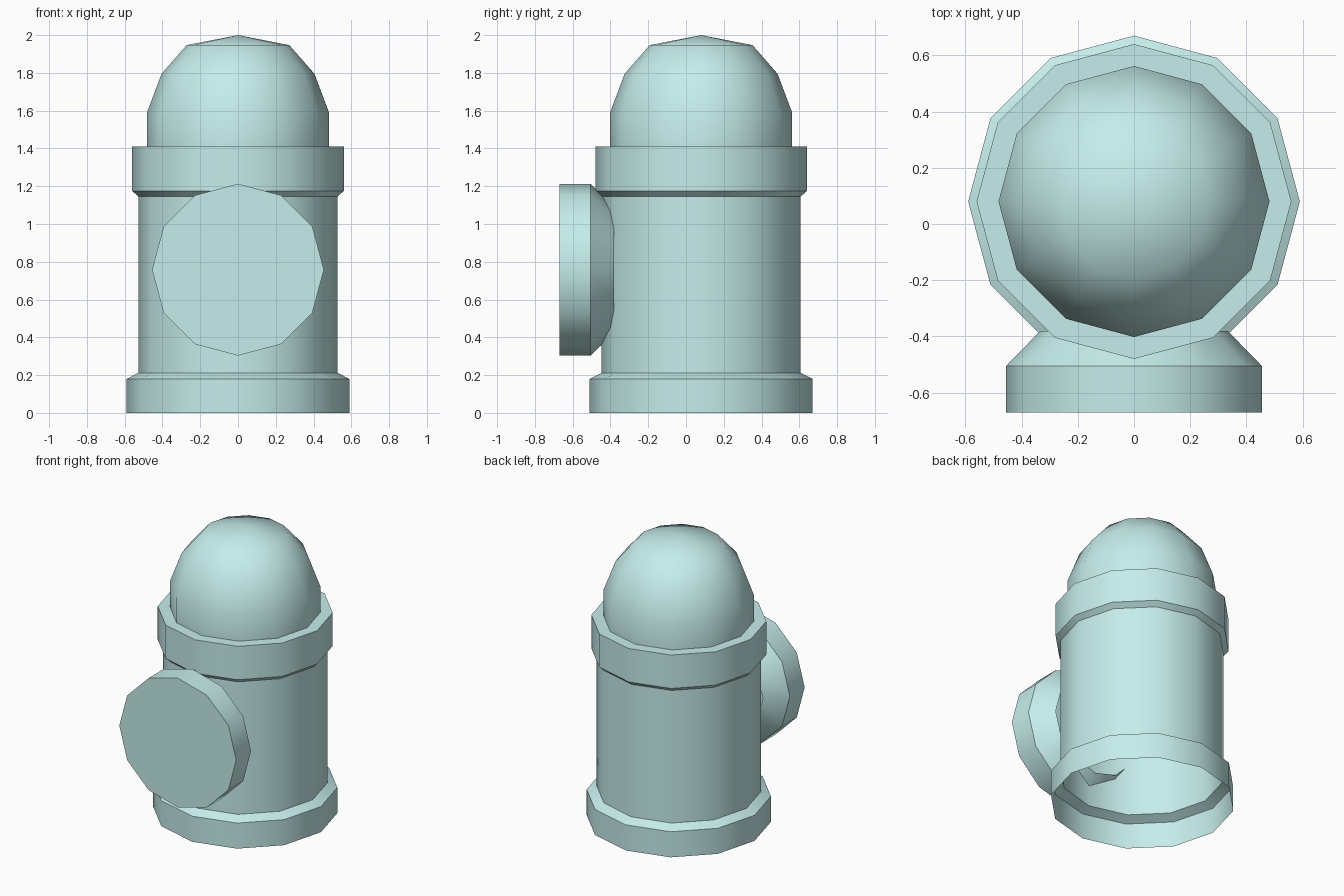
import bpy, bmesh
from math import cos, sin, pi, radians
from mathutils import Matrix

if "Cube" in bpy.data.objects:
    bpy.data.objects.remove(bpy.data.objects["Cube"])

SIDES = 12
paint = bpy.data.materials.new("pale_teal")
paint.diffuse_color = (0.56, 0.85, 0.83, 1.0)
paint.use_nodes = True
paint.node_tree.nodes["Principled BSDF"].inputs["Base Color"].default_value = paint.diffuse_color


def lathe(name, profile, matrix):
    """Turn (radius, height) points about z into an open 12-sided shell; radius 0 makes a tip."""
    bm = bmesh.new()
    rings = []
    for r, h in profile:
        if r == 0:
            rings.append([bm.verts.new((0, 0, h))] * SIDES)
        else:
            rings.append([bm.verts.new((r * cos(2 * pi * i / SIDES),
                                        r * sin(2 * pi * i / SIDES), h))
                          for i in range(SIDES)])
    for low, high in zip(rings, rings[1:]):
        for i in range(SIDES):
            j = (i + 1) % SIDES
            corners = [low[i], low[j], high[j], high[i]]
            bm.faces.new(list(dict.fromkeys(corners)))
    bm.transform(matrix)
    mesh = bpy.data.meshes.new(name)
    bm.to_mesh(mesh)
    bm.free()
    mesh.materials.append(paint)
    obj = bpy.data.objects.new(name, mesh)
    bpy.context.collection.objects.link(obj)
    bpy.ops.object.select_all(action='DESELECT')
    obj.select_set(True)
    bpy.context.view_layer.objects.active = obj
    bpy.ops.object.shade_smooth_by_angle(angle=radians(40))
    return obj


upright = Matrix.Translation((0, 0.08, 0))

# Foot flange, open underneath
lathe("base_flange", [(0.59, 0), (0.59, 0.18), (0.527, 0.212)], upright)

# Main barrel
lathe("barrel", [(0.527, 0.212), (0.527, 1.145)], upright)

# Collar under the dome
lathe("collar", [(0.527, 1.145), (0.56, 1.175), (0.56, 1.41), (0.482, 1.41)], upright)

# Domed top
lathe("dome", [(0.482, 1.41), (0.482, 1.59), (0.405, 1.795), (0.272, 1.947), (0, 2.0)], upright)

# Front outlet: flares out from the barrel to a flat capped disc
forward = Matrix.Translation((0, 0, 0.758)) @ Matrix.Rotation(pi / 2, 4, 'X')
lathe("front_outlet", [(0.333, 0.38), (0.455, 0.505), (0.455, 0.67), (0, 0.67)], forward)
